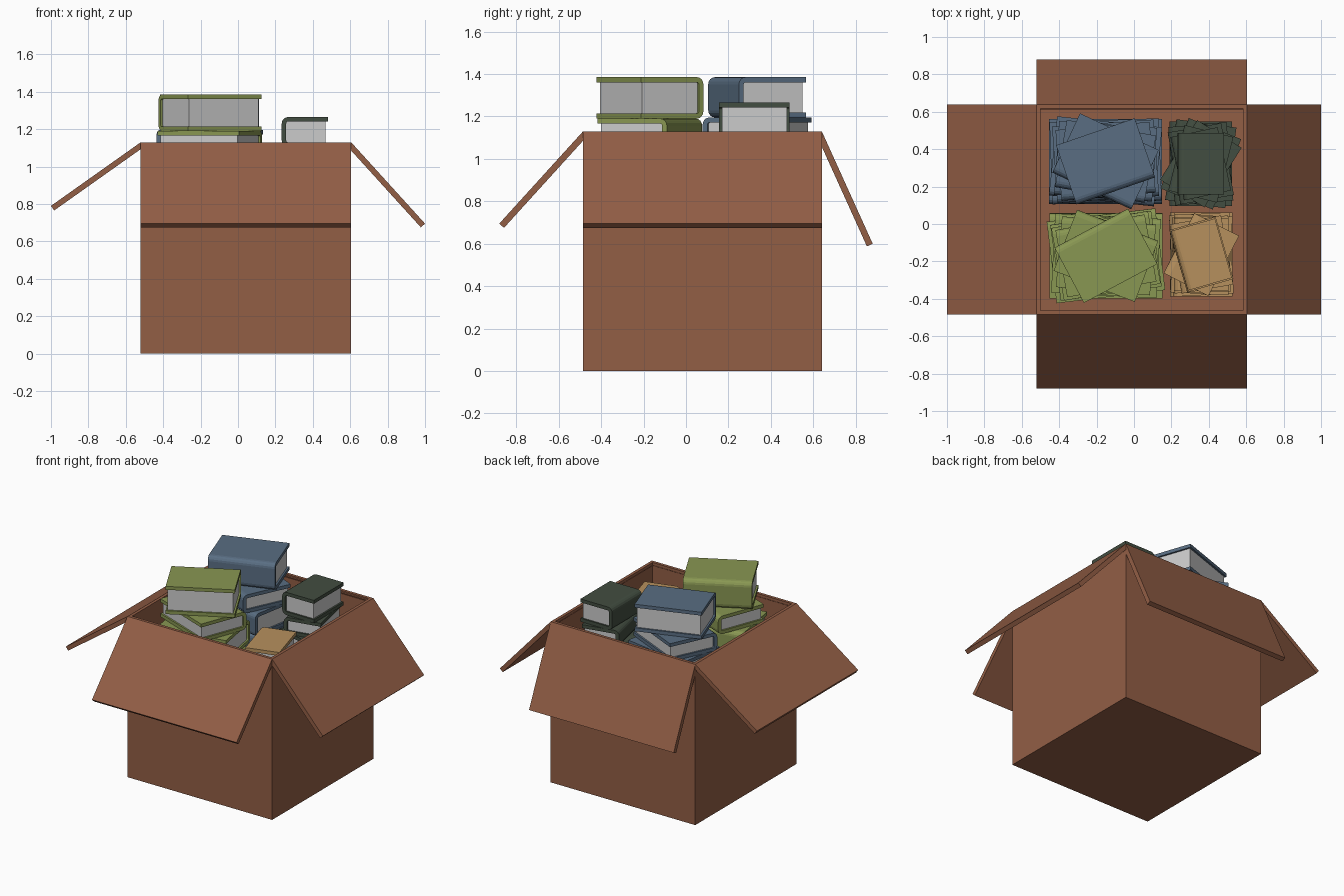
import bpy, bmesh, math
from mathutils import Matrix, Vector

if "Cube" in bpy.data.objects:
    bpy.data.objects.remove(bpy.data.objects["Cube"])


def material(name, rgb):
    m = bpy.data.materials.new(name)
    m.diffuse_color = (*rgb, 1)
    m.use_nodes = True
    m.node_tree.nodes["Principled BSDF"].inputs["Base Color"].default_value = m.diffuse_color
    return m


CARD = material("cardboard", (0.29, 0.112, 0.06))
BLUE = material("blue_cover", (0.10, 0.155, 0.225))
GREEN = material("green_cover", (0.25, 0.31, 0.085))
DARK = material("dark_cover", (0.055, 0.075, 0.052))
TAN = material("tan_cover", (0.47, 0.28, 0.11))


def make(name, bm, mat=None, matrix=None):
    bmesh.ops.recalc_face_normals(bm, faces=bm.faces)
    me = bpy.data.meshes.new(name)
    bm.to_mesh(me)
    bm.free()
    ob = bpy.data.objects.new(name, me)
    bpy.context.collection.objects.link(ob)
    if mat:
        me.materials.append(mat)
    if matrix:
        ob.matrix_world = matrix
    return ob


def block(name, lo, hi, mat=None, matrix=None):
    bm = bmesh.new()
    bmesh.ops.create_cube(bm, size=1)
    for v in bm.verts:
        v.co = Vector([lo[i] if v.co[i] < 0 else hi[i] for i in range(3)])
    return make(name, bm, mat, matrix)


def prism(name, points, along, mat, matrix=None):
    """Extrude a closed outline (list of 3D points) along a vector."""
    bm = bmesh.new()
    face = bm.faces.new([bm.verts.new(p) for p in points])
    ext = bmesh.ops.extrude_face_region(bm, geom=[face], use_keep_orig=True)
    verts = [g for g in ext["geom"] if isinstance(g, bmesh.types.BMVert)]
    bmesh.ops.translate(bm, verts=verts, vec=along)
    return make(name, bm, mat, matrix)


# Carton: open-topped box
X0, X1, Y0, Y1, H, T = -0.52, 0.605, -0.485, 0.64, 1.13, 0.03
box = bmesh.new()
bmesh.ops.create_cube(box, size=1)
for v in box.verts:
    v.co = (X0 if v.co.x < 0 else X1, Y0 if v.co.y < 0 else Y1, 0 if v.co.z < 0 else H)
top = max(box.faces, key=lambda f: f.calc_center_median().z)
bmesh.ops.inset_region(box, faces=[top], thickness=T)
ext = bmesh.ops.extrude_face_region(box, geom=[top])
bmesh.ops.translate(box, vec=(0, 0, T - H),
                    verts=[g for g in ext["geom"] if isinstance(g, bmesh.types.BMVert)])
if top.is_valid:
    box.faces.remove(top)
make("carton", box, CARD)


# Flaps folded outward and down
def flap(name, axis, hinge, tip, tip_z):
    a, b = Vector((hinge, H)), Vector((tip, tip_z))
    d = (b - a).normalized()
    n = Vector((-d.y, d.x)) if d.x > 0 else Vector((d.y, -d.x))
    n = -n * T
    outline = [a, b, b + n, a + n]
    if axis == "x":
        prism(name, [(p.x, Y0, p.y) for p in outline], (0, Y1 - Y0, 0), CARD)
    else:
        prism(name, [(X0, p.x, p.y) for p in outline], (X1 - X0, 0, 0), CARD)


flap("left_flap", "x", X0, -1.0, 0.79)
flap("right_flap", "x", X1, 1.0, 0.695)
flap("front_flap", "y", Y0, -0.88, 0.695)
flap("back_flap", "y", Y1, 0.88, 0.60)


# Book: C-shaped cover with a rounded spine at -y, plus a page block
def book(name, length, depth, h, mat, matrix):
    c, r, lx, dy = 0.024, 0.034, length / 2, depth / 2

    def half(inset, rad):
        y, z = -dy + inset, h - inset
        low = [(y + rad - rad * math.sin(a), inset + rad - rad * math.cos(a))
               for a in [math.radians(22.5 * i) for i in range(5)]]
        return [(dy, inset)] + low + [(p, h - q) for p, q in reversed(low)] + [(dy, z)]

    outline = half(0, r) + half(c, r - c)[::-1]
    prism(name + "_cover", [(-lx, y, z) for y, z in outline], (length, 0, 0), mat, matrix)
    block(name + "_pages", (-lx + 0.012, -dy + c, c), (lx - 0.012, dy - 0.012, h - c),
          None, matrix)


# Stacks: centre, bottom size, spine direction, top height, angles bottom to top
def stack(name, cx, cy, length, depth, spin, top_z, top_h, angles, mat):
    count = len(angles)
    step = (top_z - top_h - T) / (count - 1)
    z = T
    for i, ang in enumerate(angles):
        s = 1 - 0.265 * i / (count - 1)
        h = top_h if i == count - 1 else step * (1.12 if i % 2 == 0 else 0.88)
        m = Matrix.Translation((cx, cy, z)) @ Matrix.Rotation(math.radians(spin + ang), 4, "Z")
        book(f"{name}_book_{i + 1}", length * s, depth * s, h, mat, m)
        z += h


stack("blue", -0.152, 0.335, 0.605, 0.455, 0, 1.385, 0.19,
      [0, 2, -6, 4, -4, 5, -10, -25, 19], BLUE)
stack("green", -0.15, -0.17, 0.605, 0.455, 180, 1.385, 0.195,
      [0, 7, -3, 8, 10, -5, 10, -21, 28], GREEN)
stack("dark", 0.357, 0.322, 0.45, 0.335, -90, 1.265, 0.16,
      [0, -8, 5, -22, 10, -32, -14, 12, 0], DARK)
stack("tan", 0.36, -0.163, 0.45, 0.335, -90, 1.08, 0.14,
      [0, 3, -3, 2, 0, 10, -27, 16, 16], TAN)
